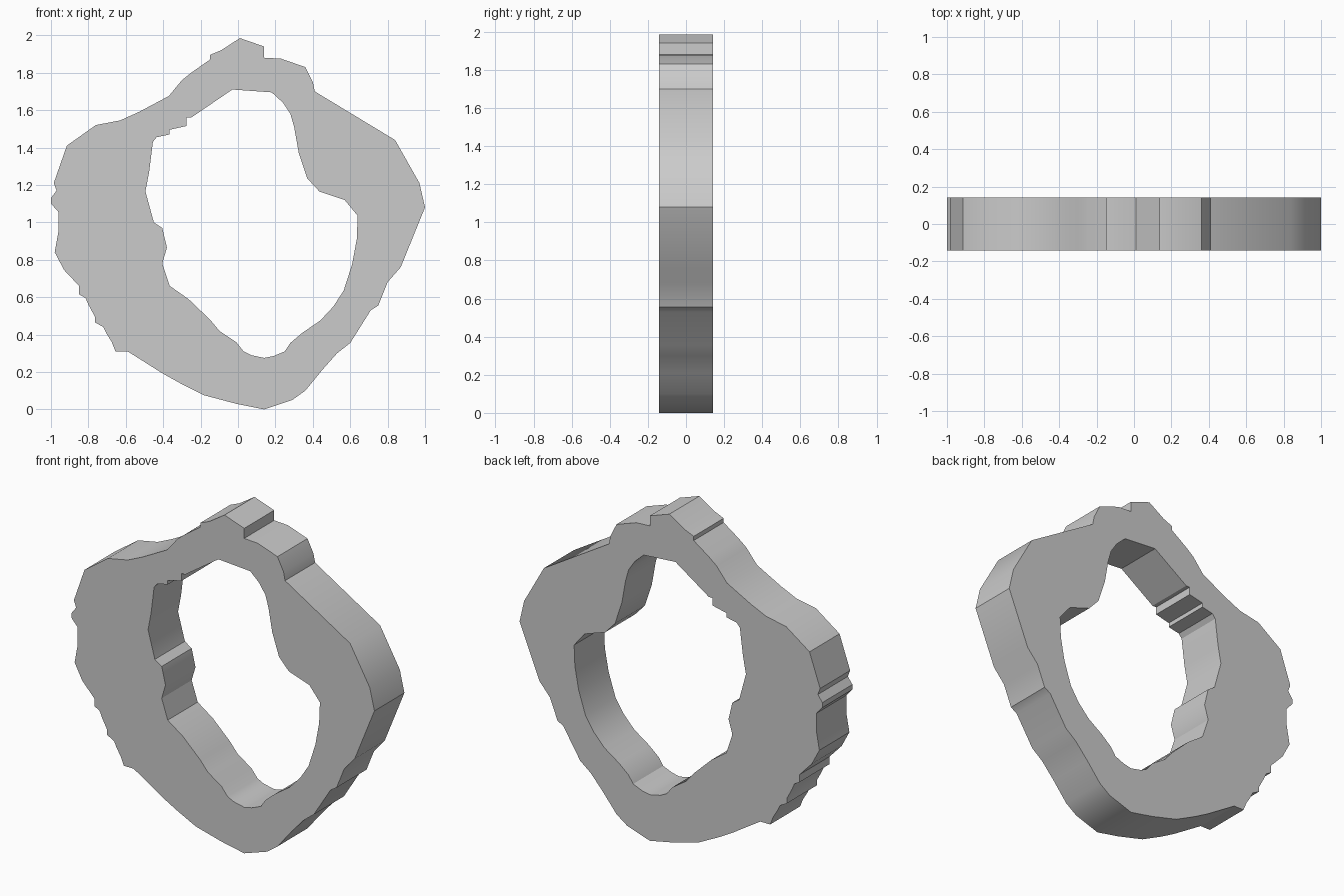
import bpy, bmesh, math

HALF_DEPTH = 0.1415

# Outer silhouette, clockwise from the peak (x, z)
OUTER = [
    (.01, 1.985), (.14, 1.94), (.14, 1.88), (.23, 1.875), (.36, 1.83), (.40, 1.75),
    (.41, 1.70), (.84, 1.44), (.97, 1.21), (1.0, 1.08), (.87, .76), (.80, .68),
    (.75, .555), (.71, .53), (.60, .355), (.53, .30), (.45, .21), (.36, .10),
    (.29, .05), (.14, 0), (-.01, .03), (-.18, .075), (-.31, .14), (-.40, .19),
    (-.59, .31), (-.655, .31), (-.675, .36), (-.70, .40), (-.72, .44), (-.765, .465),
    (-.765, .495), (-.80, .56), (-.815, .595), (-.85, .615), (-.85, .66), (-.93, .745),
    (-.98, .84), (-.96, .95), (-.96, 1.055), (-1.0, 1.10), (-1.0, 1.13), (-.97, 1.17),
    (-.985, 1.21), (-.915, 1.41), (-.76, 1.52), (-.63, 1.545), (-.53, 1.59), (-.37, 1.675),
    (-.30, 1.76), (-.25, 1.80), (-.15, 1.87), (-.15, 1.895), (-.09, 1.92),
]
# Opening in the middle, clockwise from the top
INNER = [
    (-.03, 1.71), (.18, 1.695), (.24, 1.64), (.28, 1.58), (.30, 1.51), (.325, 1.37),
    (.37, 1.235), (.435, 1.165), (.57, 1.12), (.64, 1.035), (.635, .91), (.61, .775),
    (.565, .635), (.51, .55), (.44, .475), (.345, .41), (.28, .355), (.25, .31),
    (.19, .285), (.14, .275), (.07, .29), (.03, .31), (-.01, .36), (-.10, .42),
    (-.15, .48), (-.265, .59), (-.365, .66), (-.405, .78), (-.38, .865), (-.405, .97),
    (-.45, 1.0), (-.495, 1.165), (-.475, 1.27), (-.455, 1.43), (-.435, 1.455),
    (-.365, 1.47), (-.365, 1.495), (-.275, 1.515), (-.275, 1.56), (-.25, 1.56),
]

# Both outlines in one filled, extruded flat curve
curve = bpy.data.curves.new("irregular_ring", "CURVE")
curve.dimensions = "2D"
curve.fill_mode = "BOTH"
curve.extrude = HALF_DEPTH
for outline in (OUTER, INNER):
    spline = curve.splines.new("POLY")
    spline.points.add(len(outline) - 1)
    for point, (x, z) in zip(spline.points, outline):
        point.co = (x, z, 0, 1)
    spline.use_cyclic_u = True

ring = bpy.data.objects.new("irregular_ring", curve)
bpy.context.collection.objects.link(ring)
ring.rotation_euler.x = math.pi / 2
bpy.context.view_layer.objects.active = ring
ring.select_set(True)
bpy.ops.object.convert(target="MESH")
ring = bpy.context.object
bpy.ops.object.transform_apply(location=False, rotation=True, scale=False)

# Join caps to walls
bm = bmesh.new()
bm.from_mesh(ring.data)
bmesh.ops.remove_doubles(bm, verts=bm.verts, dist=0.0005)
bmesh.ops.recalc_face_normals(bm, faces=bm.faces)
bm.to_mesh(ring.data)
bm.free()

# Soft walls with crisp rims and steps
bpy.ops.object.shade_smooth_by_angle(angle=math.radians(30))
